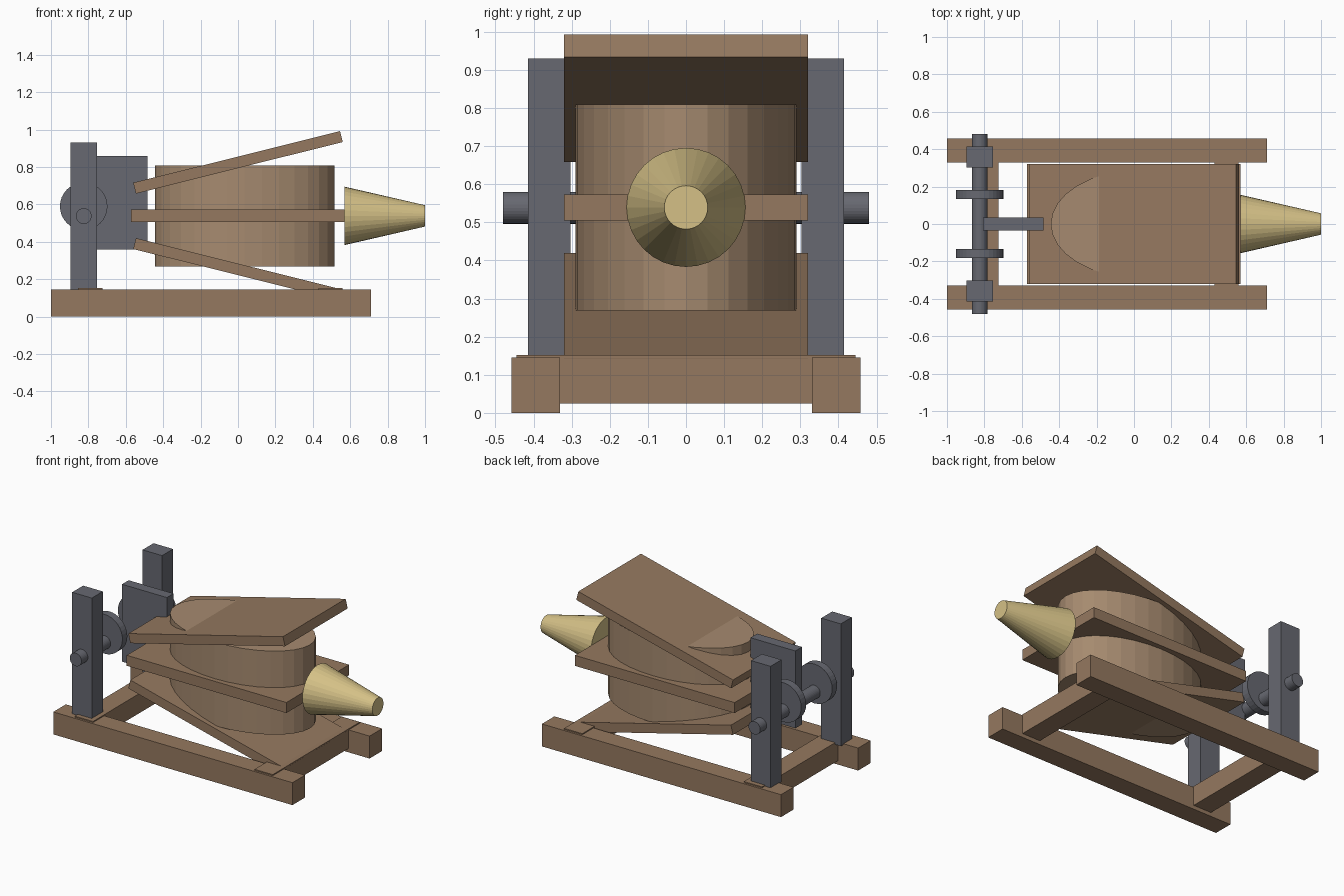
import bpy
from math import radians, pi

if "Cube" in bpy.data.objects:
    bpy.data.objects.remove(bpy.data.objects["Cube"])


def material(name, rgb):
    m = bpy.data.materials.new(name)
    m.diffuse_color = (*rgb, 1)
    m.use_nodes = True
    m.node_tree.nodes["Principled BSDF"].inputs["Base Color"].default_value = m.diffuse_color
    return m


WOOD = material("wood", (0.30, 0.19, 0.115))
LEATHER = material("leather", (0.38, 0.255, 0.16))
BRASS = material("brass", (0.66, 0.53, 0.24))
IRON = material("iron", (0.135, 0.14, 0.165))


def finish(name, mat, scale):
    o = bpy.context.object
    o.name = name
    o.scale = scale
    o.data.materials.append(mat)
    return o


def box(name, x, y, z, mat, tilt=0):
    """Box from (min, max) ranges, optionally tilted about y."""
    r = (x, y, z)
    bpy.ops.mesh.primitive_cube_add(size=1, location=[(a + b) / 2 for a, b in r],
                                    rotation=(0, radians(tilt), 0))
    return finish(name, mat, [b - a for a, b in r])


def rod(name, loc, r1, r2, depth, rot, mat, scale=(1, 1, 1)):
    bpy.ops.mesh.primitive_cone_add(vertices=32, radius1=r1, radius2=r2, depth=depth,
                                    location=loc, rotation=rot)
    return finish(name, mat, scale)


# Base frame: cross beams, then rails, posts and cams on both sides
box("rear_cross_beam", (-0.855, -0.725), (-0.445, 0.445), (0.025, 0.152), WOOD)
box("front_cross_beam", (0.43, 0.56), (-0.445, 0.445), (0.025, 0.152), WOOD)
for side, s in (("left", 1), ("right", -1)):
    box(side + "_rail", (-1, 0.71), sorted((s * 0.33, s * 0.458)), (0, 0.145), WOOD)
    box(side + "_post", (-0.895, -0.755), sorted((s * 0.303, s * 0.415)), (0.14, 0.93), IRON)
    rod(side + "_cam", (-0.825, s * 0.158, 0.59), 0.127, 0.127, 0.05, (pi / 2, 0, 0), IRON)

# Drive shaft and lever plate
rod("cam_shaft", (-0.825, 0, 0.538), 0.042, 0.042, 0.96, (pi / 2, 0, 0), IRON)
box("lever_plate", (-0.806, -0.485), (-0.034, 0.034), (0.36, 0.86), IRON)

# Oval bellows body
rod("bellows_body", (0.035, 0, 0.539), 1, 1, 0.54, (0, 0, 0), LEATHER, (0.48, 0.29, 1))

# Boards: level middle one, tilted top and bottom
box("middle_board", (-0.572, 0.57), (-0.32, 0.32), (0.505, 0.573), WOOD)
box("top_board", (-0.57, 0.57), (-0.32, 0.32), (0.795, 0.855), WOOD, -14)
box("bottom_board", (-0.57, 0.57), (-0.32, 0.32), (0.223, 0.283), WOOD, 14)

# Tapered nozzle
rod("nozzle", (0.785, 0, 0.539), 0.156, 0.057, 0.43, (0, pi / 2, 0), BRASS)
